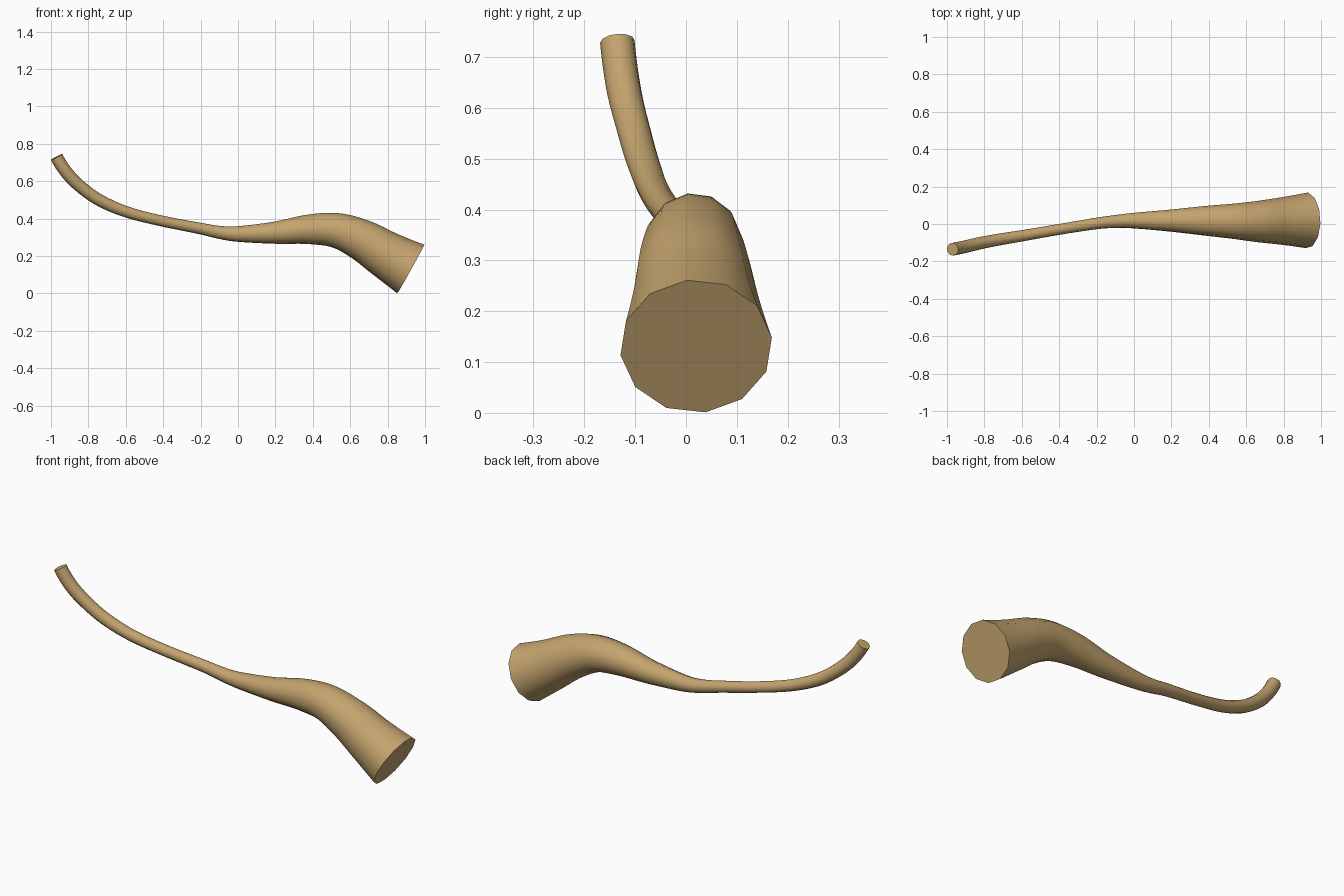
import bpy, bmesh, math
from mathutils import Vector

if "Cube" in bpy.data.objects:
    bpy.data.objects.remove(bpy.data.objects["Cube"])

SIDES, STEPS = 12, 8

# Centre line and radius: x, y, z, r from the thin tip to the wide end
path = [
    (-0.97, -0.135, 0.73, 0.034),
    (-0.906, -0.122, 0.634, 0.034),
    (-0.82, -0.102, 0.553, 0.033),
    (-0.72, -0.083, 0.488, 0.032),
    (-0.58, -0.060, 0.431, 0.030),
    (-0.40, -0.029, 0.386, 0.029),
    (-0.20, 0.003, 0.347, 0.031),
    (-0.10, 0.013, 0.327, 0.035),
    (0.00, 0.018, 0.318, 0.042),
    (0.20, 0.018, 0.325, 0.060),
    (0.38, 0.017, 0.343, 0.080),
    (0.53, 0.015, 0.336, 0.095),
    (0.665, 0.014, 0.284, 0.112),
    (0.795, 0.017, 0.205, 0.129),
    (0.924, 0.020, 0.131, 0.150),
]
pts = [Vector(p) for p in path]
# quadratic extension so that the ends keep their bend
pts = [3 * pts[0] - 3 * pts[1] + pts[2]] + pts + [3 * pts[-1] - 3 * pts[-2] + pts[-3]]


def spline(a, b, c, d, t):
    """Catmull-Rom position and tangent."""
    k1, k2, k3 = c - a, 2 * a - 5 * b + 4 * c - d, 3 * b - a - 3 * c + d
    return b + 0.5 * (k1 * t + k2 * t * t + k3 * t ** 3), 0.5 * (k1 + 2 * k2 * t + 3 * k3 * t * t)


samples = []
for i in range(len(pts) - 3):
    for s in range(STEPS):
        samples.append(spline(*pts[i:i + 4], s / STEPS))
samples.append(spline(*pts[-4:], 1.0))

# Sweep a twelve-sided ring along the path
bm = bmesh.new()
rings = []
for pos, tan in samples:
    t = Vector(tan[:3]).normalized()
    side = Vector((0, 0, 1)).cross(t).normalized()
    up = t.cross(side)
    ring = []
    for k in range(SIDES):
        a = math.radians(-7.7) + math.tau * k / SIDES
        ring.append(bm.verts.new(Vector(pos[:3]) + pos[3] * (side * math.sin(a) + up * math.cos(a))))
    rings.append(ring)
for r0, r1 in zip(rings, rings[1:]):
    for k in range(SIDES):
        n = (k + 1) % SIDES
        bm.faces.new((r0[k], r0[n], r1[n], r1[k]))
# Flat end caps
bm.faces.new(rings[0])
bm.faces.new(rings[-1])
bmesh.ops.recalc_face_normals(bm, faces=bm.faces)

mesh = bpy.data.meshes.new("curved_horn")
bm.to_mesh(mesh)
bm.free()
horn = bpy.data.objects.new("curved_horn", mesh)
bpy.context.collection.objects.link(horn)

tan_mat = bpy.data.materials.new("tan")
tan_mat.diffuse_color = (0.55, 0.37, 0.155, 1)
tan_mat.use_nodes = True
tan_mat.node_tree.nodes["Principled BSDF"].inputs["Base Color"].default_value = tan_mat.diffuse_color
mesh.materials.append(tan_mat)

bpy.context.view_layer.objects.active = horn
horn.select_set(True)
bpy.ops.object.shade_smooth_by_angle(angle=math.radians(40))
